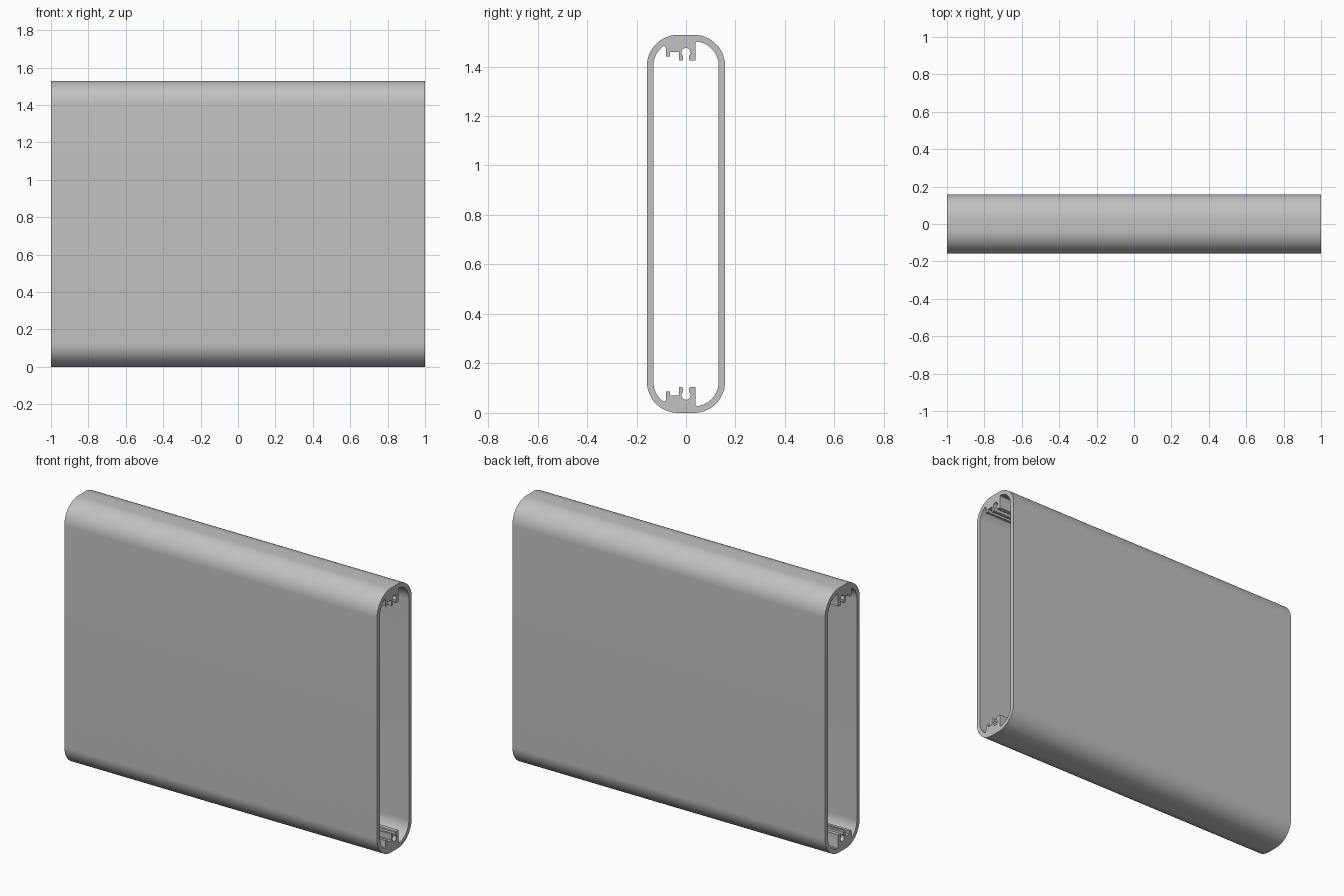
import bpy, bmesh, math
from mathutils import Vector

cube = bpy.data.objects.get("Cube")
if cube:
    bpy.data.objects.remove(cube, do_unlink=True)

LENGTH, HEIGHT = 2.0, 1.528
CORNER_Y, CORNER_D = 0.032, 0.126   # corner arc centre: sideways, depth below the top
OUTER_R, INNER_R = 0.126, 0.100


def arc(cy, cd, r, start, end, steps):
    """Arc as (y, depth below the top) points, angles in degrees."""
    angles = [math.radians(start + (end - start) * i / steps) for i in range(steps + 1)]
    return [(cy + r * math.cos(a), cd - r * math.sin(a)) for a in angles]


def closed_loop(half):
    """Top half from left to right, then its mirror image along the bottom."""
    top = [(y, HEIGHT - d) for y, d in half]
    bottom = [(y, d) for y, d in reversed(half)]
    return top + bottom


# Rounded outer skin
outer = (arc(-CORNER_Y, CORNER_D, OUTER_R, 180, 90, 20)
         + arc(CORNER_Y, CORNER_D, OUTER_R, 90, 0, 20))

# Inner wall with hook, shelf, keyhole screw channel and deep pocket
inner = arc(-CORNER_Y, CORNER_D, INNER_R, 180, 128, 14)
inner += [(-0.088, 0.045), (-0.083, 0.049), (-0.081, 0.056)]
inner += [(-0.081, 0.087), (-0.065, 0.087), (-0.065, 0.070), (-0.028, 0.070)]
inner += [(-0.028, 0.104), (-0.016, 0.104), (-0.012, 0.100)]
inner += arc(0, 0.071, 0.018, 228, -48, 24)
inner += [(0.012, 0.100), (0.016, 0.104), (0.038, 0.104)]
inner += [(0.038, 0.036), (0.040, 0.030)]
inner += arc(CORNER_Y, CORNER_D, INNER_R, 82, 0, 18)

# Fill the section between both loops and extrude it lengthwise
bm = bmesh.new()
edges = []
for half in (outer, inner):
    verts = [bm.verts.new((-LENGTH / 2, y, z)) for y, z in closed_loop(half)]
    edges += [bm.edges.new((a, b)) for a, b in zip(verts, verts[1:] + verts[:1])]
bmesh.ops.triangle_fill(bm, edges=edges, use_beauty=True, use_dissolve=False,
                        normal=Vector((1, 0, 0)))
result = bmesh.ops.extrude_face_region(bm, geom=bm.faces[:], use_keep_orig=True)
moved = [g for g in result["geom"] if isinstance(g, bmesh.types.BMVert)]
bmesh.ops.translate(bm, verts=moved, vec=(LENGTH, 0, 0))
bmesh.ops.recalc_face_normals(bm, faces=bm.faces[:])

mesh = bpy.data.meshes.new("extruded_panel")
bm.to_mesh(mesh)
bm.free()
panel = bpy.data.objects.new("extruded_panel", mesh)
bpy.context.collection.objects.link(panel)

# Plain grey metal
grey = bpy.data.materials.new("light_grey")
grey.use_nodes = True
colour = (0.54, 0.54, 0.54, 1)
grey.diffuse_color = colour
grey.node_tree.nodes["Principled BSDF"].inputs["Base Color"].default_value = colour
mesh.materials.append(grey)

bpy.ops.object.select_all(action="DESELECT")
panel.select_set(True)
bpy.context.view_layer.objects.active = panel
bpy.ops.object.shade_smooth_by_angle(angle=math.radians(30))
